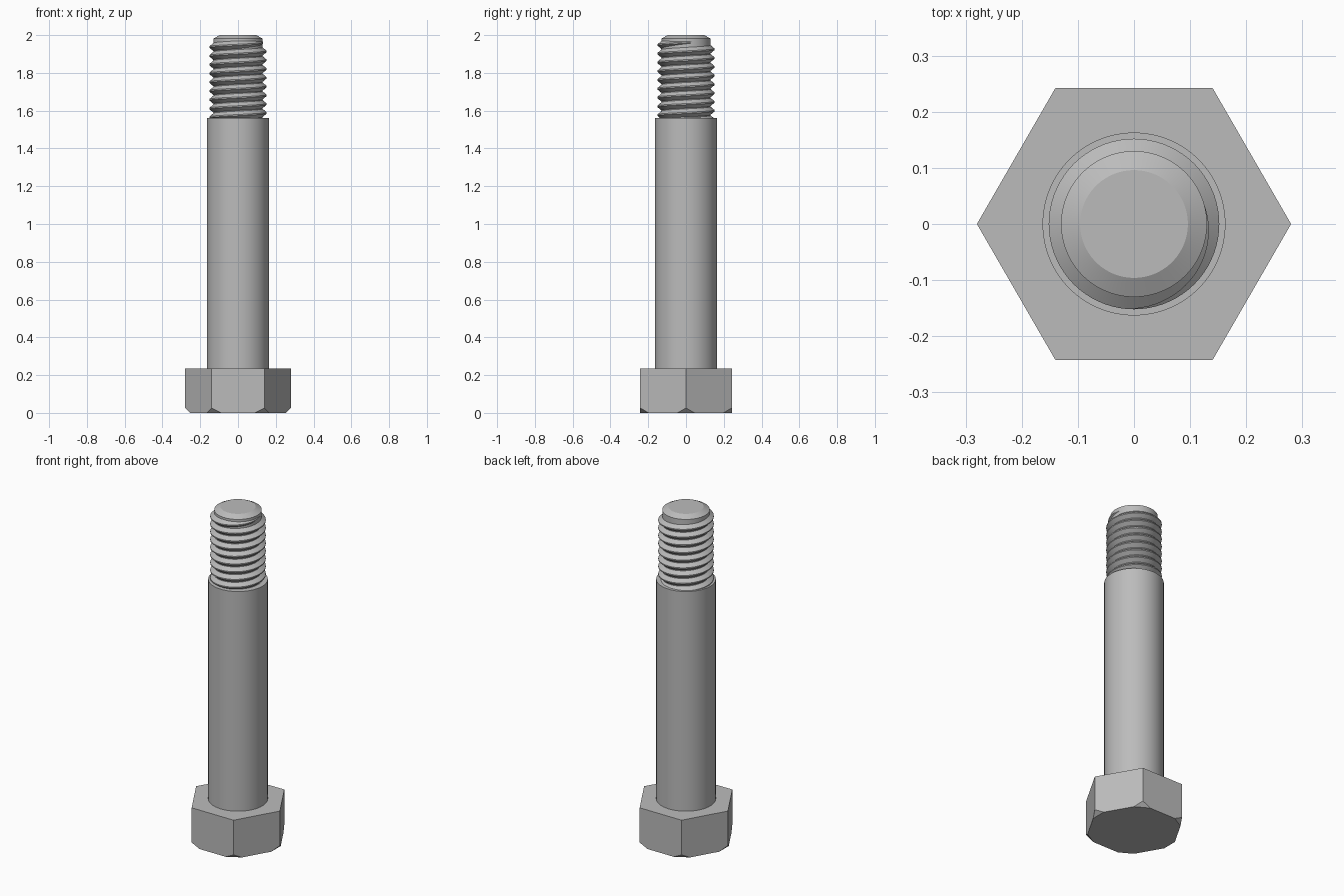
import bpy, bmesh
from math import cos, sin, pi, radians
from mathutils import Vector

old = bpy.data.objects.get("Cube")
if old:
    bpy.data.objects.remove(old, do_unlink=True)

steel = bpy.data.materials.new("grey steel")
steel.use_nodes = True
GREY = (0.5, 0.5, 0.5, 1)
steel.diffuse_color = GREY
steel.node_tree.nodes["Principled BSDF"].inputs["Base Color"].default_value = GREY


def finish(name, bm, smooth=True):
    bmesh.ops.recalc_face_normals(bm, faces=bm.faces)
    mesh = bpy.data.meshes.new(name)
    bm.to_mesh(mesh)
    bm.free()
    mesh.materials.append(steel)
    ob = bpy.data.objects.new(name, mesh)
    bpy.context.collection.objects.link(ob)
    if smooth:
        bpy.ops.object.select_all(action='DESELECT')
        ob.select_set(True)
        bpy.context.view_layer.objects.active = ob
        bpy.ops.object.shade_smooth_by_angle(angle=radians(25))
    return ob


def lathe(name, profile, sides=96):
    """Closed solid turned about z from (radius, height) pairs."""
    bm = bmesh.new()
    rings = [[bm.verts.new((r * cos(2 * pi * i / sides), r * sin(2 * pi * i / sides), z))
              for i in range(sides)] for r, z in profile]
    for low, high in zip(rings, rings[1:]):
        for i in range(sides):
            j = (i + 1) % sides
            bm.faces.new((low[i], low[j], high[j], high[i]))
    bm.faces.new(rings[0])
    bm.faces.new(rings[-1])
    return finish(name, bm)


# Hexagonal head with its bottom corners cut off
HEAD_R, HEAD_TOP, CUT = 0.28, 0.235, 0.026
bm = bmesh.new()
base = bm.faces.new([bm.verts.new((HEAD_R * cos(k * pi / 3), HEAD_R * sin(k * pi / 3), 0))
                     for k in range(6)])
top = bmesh.ops.extrude_face_region(bm, geom=[base])["geom"]
bmesh.ops.translate(bm, vec=(0, 0, HEAD_TOP),
                    verts=[g for g in top if isinstance(g, bmesh.types.BMVert)])
for k in range(6):
    out = Vector((cos(k * pi / 3), sin(k * pi / 3), 0))
    bmesh.ops.bisect_plane(bm, geom=bm.verts[:] + bm.edges[:] + bm.faces[:],
                           plane_co=out * HEAD_R + Vector((0, 0, CUT)),
                           plane_no=out - Vector((0, 0, 1)), clear_outer=True)
    bmesh.ops.holes_fill(bm, edges=[e for e in bm.edges if e.is_boundary])
finish("hex_head", bm, smooth=False)

# Plain shank and the threaded core with its chamfered tip
SHANK_TOP, ROOT, CREST = 1.562, 0.13, 0.152
lathe("shank", [(0.163, HEAD_TOP - 0.01), (0.163, SHANK_TOP)])
lathe("thread_core", [(ROOT, SHANK_TOP - 0.01), (ROOT, 1.982), (0.096, 2.0)])

# Right-handed helical ridge, fading out near the tip
PITCH, STEPS, END_Z, END_ANGLE = 0.0465, 72, 1.962, radians(15)
FADE = radians(110)
bm = bmesh.new()
sections = []
for i in range(int(9.2 * STEPS) + 1):
    back = 2 * pi * i / STEPS
    angle, z = END_ANGLE - back, END_Z - PITCH * back / (2 * pi)
    grow = min(1, back / FADE)
    crest = ROOT + (CREST - ROOT) * grow
    half = PITCH * (0.08 + 0.38 * grow)
    points = [(ROOT - 0.004, -half), (ROOT, -half), (crest, -PITCH * 0.07),
              (crest, PITCH * 0.07), (ROOT, half), (ROOT - 0.004, half)]
    sections.append([bm.verts.new((r * cos(angle), r * sin(angle), z + dz))
                     for r, dz in points])
for a, b in zip(sections, sections[1:]):
    for j in range(len(a)):
        k = (j + 1) % len(a)
        bm.faces.new((a[j], a[k], b[k], b[j]))
bm.faces.new(sections[0])
bm.faces.new(sections[-1])
finish("thread", bm)
